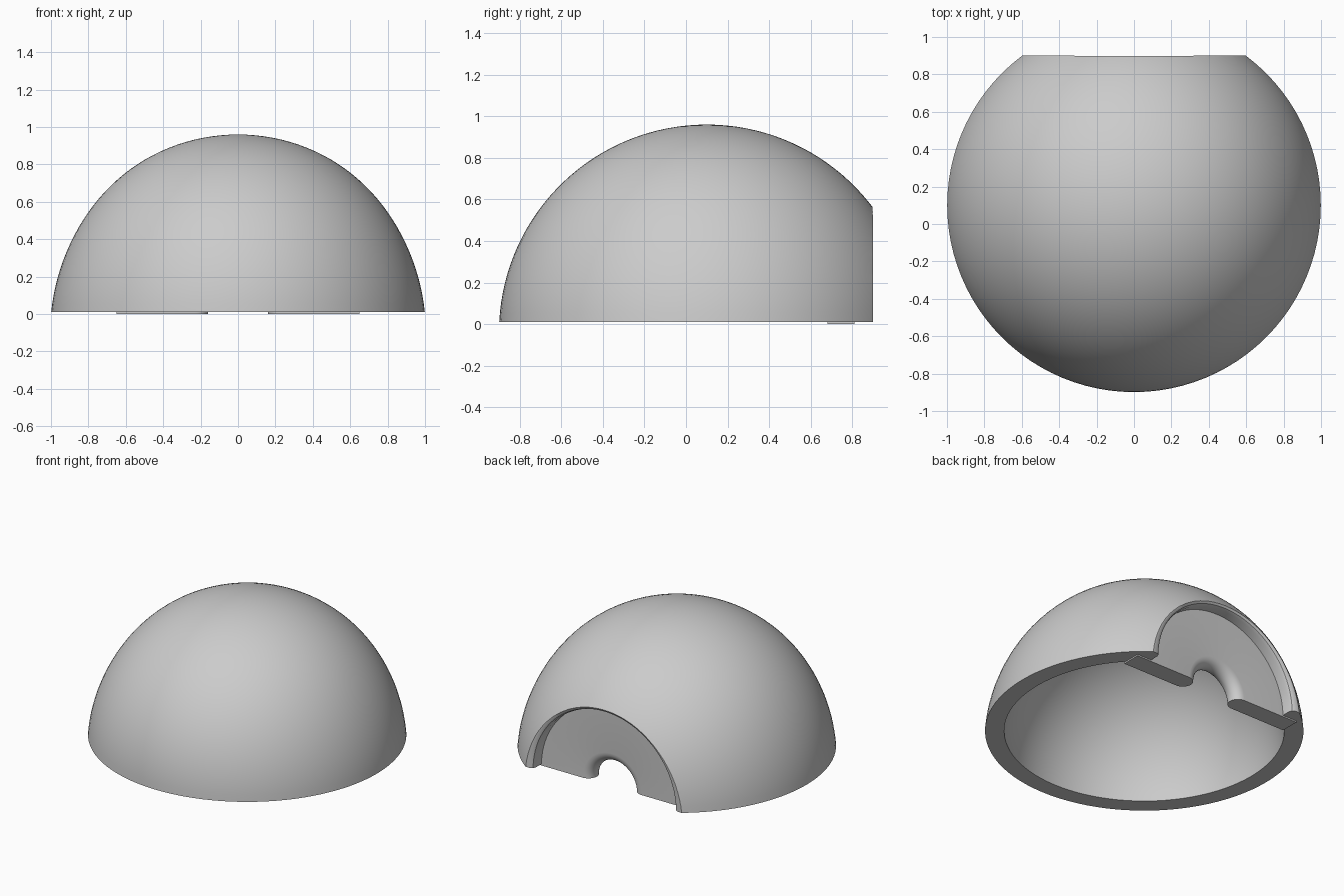
import bpy, bmesh, math
from mathutils import Vector

if "Cube" in bpy.data.objects:
    bpy.data.objects.remove(bpy.data.objects["Cube"])

grey = bpy.data.materials.new("plain grey")
grey.diffuse_color = (0.6, 0.6, 0.6, 1)
grey.use_nodes = True
grey.node_tree.nodes["Principled BSDF"].inputs["Base Color"].default_value = grey.diffuse_color


def lathe(name, profile, axis, angle, steps, closed=True):
    """Spin a profile of 3D points round an axis through the origin."""
    bm = bmesh.new()
    vs = [bm.verts.new(p) for p in profile]
    n = len(vs)
    edges = [bm.edges.new((vs[i], vs[(i + 1) % n])) for i in range(n if closed else n - 1)]
    full = angle > 6.28
    if not full:
        start = bm.faces.new(vs)
        start_copy = start.copy()
        bm.faces.ensure_lookup_table()
    bmesh.ops.spin(bm, geom=vs + edges, cent=(0, 0, 0), axis=axis,
                   angle=angle, steps=steps, use_merge=False, use_duplicate=False)
    bmesh.ops.remove_doubles(bm, verts=bm.verts[:], dist=1e-5)
    if not full:
        bmesh.ops.holes_fill(bm, edges=[e for e in bm.edges if e.is_boundary], sides=0)
    bmesh.ops.recalc_face_normals(bm, faces=bm.faces[:])
    me = bpy.data.meshes.new(name)
    bm.to_mesh(me)
    bm.free()
    ob = bpy.data.objects.new(name, me)
    bpy.context.collection.objects.link(ob)
    me.materials.append(grey)
    return ob


def smooth(ob):
    bpy.ops.object.select_all(action='DESELECT')
    ob.select_set(True)
    bpy.context.view_layer.objects.active = ob
    bpy.ops.object.shade_smooth_by_angle(angle=math.radians(35))


def arc(r, n=32, cz=-0.04, floor=0.01):
    a0 = math.asin((floor - cz) / r)
    pts = []
    for i in range(n + 1):
        a = a0 + (math.pi / 2 - a0) * i / n
        pts.append(Vector((r * math.cos(a) if i < n else 0, 0, cz + r * math.sin(a))))
    return pts


# hollow dome shell, open underneath
dome = lathe("dome_shell", arc(1.0) + arc(0.88)[::-1], (0, 0, 1), 2 * math.pi, 96)
for v in dome.data.vertices:
    v.co.x *= 1 - 0.014 * math.sin(math.pi * min(max(v.co.z - 0.01, 0) / 0.95, 1))
    v.co.y += 0.1

# cutter for the flat back and the arched recess with a softened lip
cut_profile = [(0, 0.4), (0.54, 0.4), (0.54, 0.87), (0.548, 0.89), (0.565, 0.9),
               (1.6, 0.9), (1.6, 1.4), (0, 1.4)]
cutter = lathe("recess_cutter", [Vector((r, y, 0)) for r, y in cut_profile],
               (0, 1, 0), 2 * math.pi, 96)
cutter.hide_render = True
mod = dome.modifiers.new("recess", 'BOOLEAN')
mod.object = cutter
mod.operation = 'DIFFERENCE'
mod.solver = 'EXACT'
bpy.context.view_layer.objects.active = dome
bpy.ops.object.modifier_apply(modifier=mod.name)
bpy.data.objects.remove(cutter)
smooth(dome)

# recessed half-ring panel with a rounded edge round the small archway
half = 0.065
ring = [Vector((0.65, 0.745 - half, 0))]
for i in range(13):
    a = -math.pi / 2 - math.pi * i / 12
    ring.append(Vector((0.16 + half + half * math.cos(a), 0.745 + half * math.sin(a), 0)))
ring.append(Vector((0.65, 0.745 + half, 0)))
panel = lathe("archway_panel", ring, (0, -1, 0), math.pi, 48)
smooth(panel)
